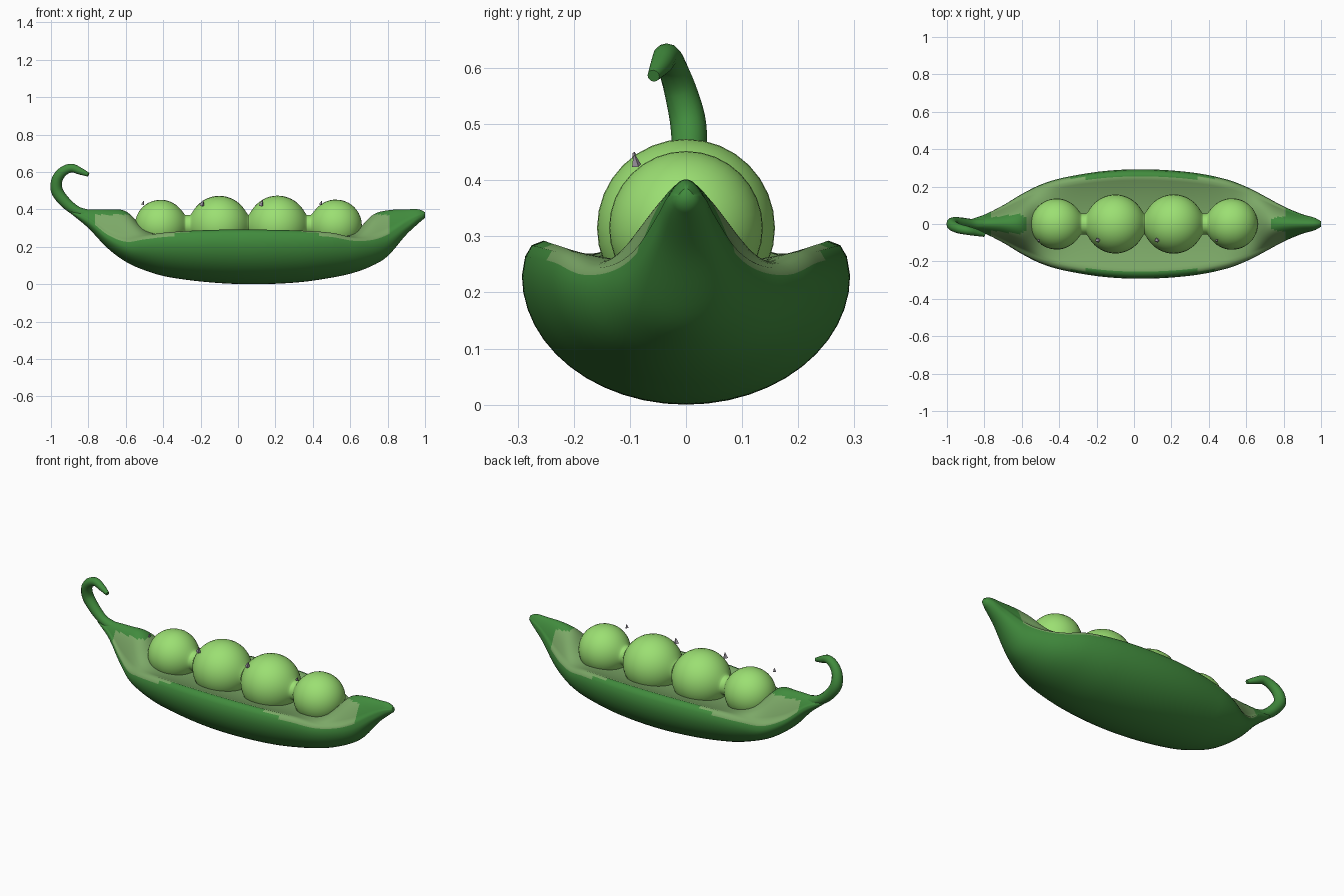
import bpy, bmesh, math
from mathutils import Vector

old = bpy.data.objects.get("Cube")
if old:
    bpy.data.objects.remove(old)


def material(name, rgb):
    m = bpy.data.materials.new(name)
    m.use_nodes = True
    m.diffuse_color = (*rgb, 1)
    m.node_tree.nodes["Principled BSDF"].inputs["Base Color"].default_value = (*rgb, 1)
    return m


DARK = material("pod green", (0.053, 0.26, 0.047))
PALE = material("pod lining", (0.2, 0.39, 0.135))
PEA = material("pea green", (0.33, 0.74, 0.17))
GREY = material("grey", (0.36, 0.32, 0.38))


def spline(keys, x):
    """Smooth Catmull-Rom value of keyed rows at x (first item is the key)."""
    n = len(keys)
    i = max(k for k in range(n - 1) if keys[k][0] <= x + 1e-9)
    a, b = keys[i], keys[i + 1]
    p, q = keys[max(i - 1, 0)], keys[min(i + 2, n - 1)]
    h = b[0] - a[0]
    t = (x - a[0]) / h
    out = []
    for c in range(1, len(a)):
        m0 = (b[c] - p[c]) / (b[0] - p[0]) * h
        m1 = (q[c] - a[c]) / (q[0] - a[0]) * h
        out.append((2*t**3 - 3*t*t + 1) * a[c] + (t**3 - 2*t*t + t) * m0
                   + (3*t*t - 2*t**3) * b[c] + (t**3 - t*t) * m1)
    return out


def loft(name, rings, mats, rule=None):
    """Skin closed rings of points, cap both ends, colour faces by rule."""
    bm = bmesh.new()
    loops = [[bm.verts.new(p) for p in ring] for ring in rings]
    n = len(loops[0])
    for a, b in zip(loops, loops[1:]):
        for j in range(n):
            f = bm.faces.new((a[j], a[(j + 1) % n], b[(j + 1) % n], b[j]))
            if rule:
                f.material_index = rule(f.calc_center_median(), j)
    bm.faces.new(loops[0])
    bm.faces.new(loops[-1])
    bmesh.ops.recalc_face_normals(bm, faces=bm.faces)
    return finish(name, bm, mats)


def finish(name, bm, mats, smooth=True):
    me = bpy.data.meshes.new(name)
    bm.to_mesh(me)
    bm.free()
    for m in mats:
        me.materials.append(m)
    ob = bpy.data.objects.new(name, me)
    bpy.context.collection.objects.link(ob)
    if smooth:
        bpy.ops.object.select_all(action="DESELECT")
        ob.select_set(True)
        bpy.context.view_layer.objects.active = ob
        bpy.ops.object.shade_smooth_by_angle(angle=math.radians(60))
    return ob


# Pod: x, half width, bottom, widest height, rim height, middle height
STATIONS = [
    (-0.89, 0.02, 0.375, 0.385, 0.39, 0.40),
    (-0.8, 0.05, 0.30, 0.335, 0.355, 0.40),
    (-0.7, 0.10, 0.195, 0.25, 0.28, 0.40),
    (-0.6, 0.16, 0.12, 0.205, 0.245, 0.39),
    (-0.5, 0.21, 0.075, 0.215, 0.26, 0.30),
    (-0.38, 0.247, 0.04, 0.225, 0.277, 0.25),
    (-0.15, 0.284, 0.01, 0.23, 0.29, 0.24),
    (0.08, 0.292, 0, 0.23, 0.292, 0.24),
    (0.32, 0.274, 0.01, 0.23, 0.287, 0.24),
    (0.5, 0.237, 0.035, 0.225, 0.275, 0.25),
    (0.62, 0.19, 0.062, 0.21, 0.25, 0.275),
    (0.72, 0.137, 0.10, 0.215, 0.255, 0.37),
    (0.8, 0.094, 0.15, 0.24, 0.285, 0.395),
    (0.9, 0.052, 0.265, 0.31, 0.345, 0.40),
    (0.97, 0.032, 0.33, 0.36, 0.375, 0.40),
    (1.0, 0.014, 0.355, 0.368, 0.375, 0.385),
]
HULL, TOP = 12, 12


def pod_ring(x):
    w, low, mid, rim, centre = spline(STATIONS, x)
    half = []
    for i in range(HULL):
        a = math.pi / 2 * i / HULL
        half.append((w * math.sin(a), mid - (mid - low) * math.cos(a)))
    half += [(w, mid), (0.98 * w, mid + 0.55 * (rim - mid)),
             (0.94 * w, mid + 0.87 * (rim - mid))]
    for i in range(TOP + 1):
        u = 1 - i / TOP
        half.append((0.87 * w * u, rim + (centre - rim) * (1 - u * u)))
    pts = half + [(-y, z) for y, z in reversed(half[1:-1])]
    return [Vector((x, y, z)) for y, z in pts]


def pod_colour(c, j):
    half = HULL + TOP + 3
    j = min(j, 2 * half - 1 - j)
    inside = j > HULL and abs(c.y) < 0.245 and c.z < 0.372
    return int(inside and -0.76 < c.x < 0.81)


first, last = STATIONS[0][0], STATIONS[-1][0]
STEPS = 120
loft("pod", [pod_ring(first + (last - first) * i / STEPS) for i in range(STEPS + 1)],
     [DARK, PALE], pod_colour)

# Row of four peas joined by thin necks, turned about a lengthwise axis
PEAS = [(-0.415, 0.136), (-0.1, 0.157), (0.212, 0.158), (0.525, 0.137)]
AXIS_Z = 0.315


def pea_radius(x):
    total = sum(max(0, r * r - (x - c) ** 2) ** 2 for c, r in PEAS)
    if PEAS[0][0] < x < PEAS[-1][0]:
        total += 0.055 ** 4
    return max(total ** 0.25, 0.001)


cuts = sorted(c - r * math.cos(math.pi * i / 24) for c, r in PEAS for i in range(25))
rings = []
for x in cuts:
    r = pea_radius(x)
    rings.append([Vector((x, r * math.cos(a), AXIS_Z + r * math.sin(a)))
                  for a in (math.tau * k / 32 for k in range(32))])
loft("peas", rings, [PEA])

# Curled stem: step, x, y, z, radius
STEM = [
    (0, -0.80, 0.0, 0.368, 0.03),
    (1, -0.865, 0.0, 0.392, 0.027),
    (2, -0.925, 0.005, 0.44, 0.03),
    (3, -0.968, 0.004, 0.5, 0.032),
    (4, -0.967, -0.01, 0.56, 0.029),
    (5, -0.935, -0.025, 0.603, 0.026),
    (6, -0.89, -0.035, 0.621, 0.023),
    (7, -0.845, -0.045, 0.605, 0.019),
    (8, -0.80, -0.058, 0.586, 0.011),
]
rings = []
for i in range(41):
    t = i / 5
    x, y, z, r = spline(STEM, t)
    ahead = Vector(spline(STEM, min(t + 0.05, 8))[:3])
    behind = Vector(spline(STEM, max(t - 0.05, 0))[:3])
    side = Vector((0, 1, 0))
    tangent = (ahead - behind).normalized()
    side = (side - tangent * side.dot(tangent)).normalized()
    up = tangent.cross(side)
    rings.append([Vector((x, y, z)) + r * (side * math.cos(a) + up * math.sin(a))
                  for a in (math.tau * k / 12 for k in range(12))])
loft("stem", rings, [DARK])

# Tiny grey flecks beside the peas
for k in range(4):
    bm = bmesh.new()
    size = 0.014 if k in (1, 2) else 0.009
    bmesh.ops.create_cone(bm, cap_ends=True, segments=4, radius1=size, radius2=0.002,
                          depth=2.2 * size)
    fleck = finish("fleck_%d" % (k + 1), bm, [GREY], smooth=False)
    fleck.location = (-0.507 + 0.317 * k, -0.09, 0.435)
    fleck.rotation_euler = (0.3, 0.2, 0.4)
